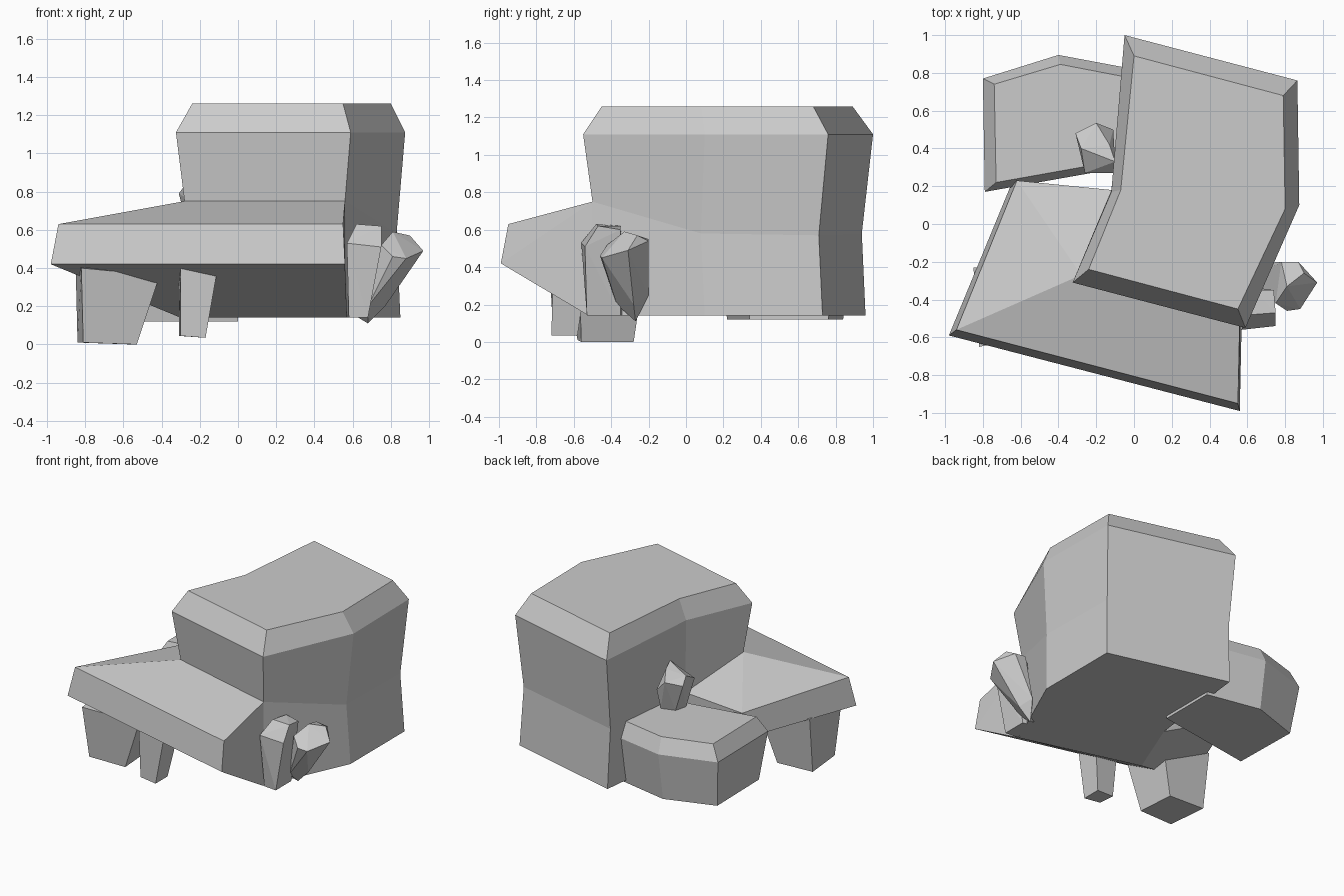
import bpy, bmesh


def finish(name, bm):
    bmesh.ops.recalc_face_normals(bm, faces=bm.faces)
    mesh = bpy.data.meshes.new(name)
    bm.to_mesh(mesh)
    bm.free()
    obj = bpy.data.objects.new(name, mesh)
    bpy.context.collection.objects.link(obj)
    return obj


def loft(name, rings):
    """Stack matching outlines from bottom to top and cap both ends."""
    bm = bmesh.new()
    loops = [[bm.verts.new(p) for p in ring] for ring in rings]
    n = len(loops[0])
    for low, high in zip(loops, loops[1:]):
        for i in range(n):
            j = (i + 1) % n
            bm.faces.new((low[i], low[j], high[j], high[i]))
    bm.faces.new(loops[0][::-1])
    bm.faces.new(loops[-1])
    return finish(name, bm)


def chunk(name, points):
    """Faceted convex stone through a few corner points."""
    bm = bmesh.new()
    for p in points:
        bm.verts.new(p)
    res = bmesh.ops.convex_hull(bm, input=bm.verts)
    junk = {v for v in res["geom_interior"] if isinstance(v, bmesh.types.BMVert)}
    bmesh.ops.delete(bm, geom=list(junk), context='VERTS')
    bmesh.ops.dissolve_limit(bm, angle_limit=0.03, verts=bm.verts, edges=bm.edges)
    return finish(name, bm)


def level(outline, z):
    return [(x, y, z) for x, y in outline]


# Tall main block with a waist and a bevelled top
base = level([(.57, -.52), (.85, .10), (.85, .73), (-.03, .96), (-.12, .17), (-.30, -.28)], .14)
waist = [(.56, -.50, .75), (.83, .08, .58), (.83, .71, .57),
         (-.04, .94, .58), (-.12, .18, .58), (-.28, -.27, .75)]
shoulder = level([(.59, -.55), (.875, .10), (.865, .76), (-.05, 1.0), (-.12, .17), (-.325, -.31)], 1.11)
top = level([(.55, -.45), (.80, .08), (.79, .68), (0, .89), (-.07, .18), (-.24, -.24)], 1.26)
loft("main_block", [base, waist, shoulder, top])

# Overhanging front ledge wrapping to the left
chunk("front_ledge", [
    waist[0], waist[4], waist[5], base[0], base[4], base[5],
    (-.94, -.56, .63), (.55, -.95, .63), (-.62, .23, .58),
    (-.98, -.59, .42), (.56, -.99, .42), (-.65, .21, .40)])

# Low block at the back left
loft("back_block", [
    level([(-.76, .72), (-.40, .84), (0, .76), (0, .34), (-.75, .22)], .12),
    level([(-.80, .77), (-.40, .895), (0, .82), (0, .31), (-.79, .17)], .47),
    level([(-.74, .74), (-.39, .845), (0, .77), (0, .35), (-.73, .22)], .58)])

# Supports beneath the ledge
loft("wide_leg", [
    [(-.81, -.58, .01), (-.53, -.56, 0), (-.55, -.28, 0), (-.84, -.28, .01)],
    [(-.82, -.65, .40), (-.41, -.57, .36), (-.43, -.22, .40), (-.85, -.23, .42)]])
loft("narrow_leg", [
    [(-.30, -.71, .045), (-.17, -.72, .035), (-.17, -.58, .035), (-.31, -.59, .045)],
    [(-.30, -.73, .41), (-.11, -.71, .38), (-.11, -.53, .38), (-.31, -.54, .41)]])

# Shards on the right side
chunk("front_shard", [
    (.57, -.56, .53), (.75, -.54, .51), (.62, -.48, .63), (.75, -.47, .62),
    (.64, -.35, .62), (.74, -.35, .60), (.58, -.52, .14), (.68, -.53, .14),
    (.68, -.35, .14), (.60, -.33, .14)])
chunk("side_shard", [
    (.78, -.20, .55), (.87, -.20, .54), (.90, -.26, .57), (.97, -.31, .49),
    (.88, -.45, .45), (.81, -.46, .46), (.75, -.42, .52), (.81, -.33, .59),
    (.68, -.27, .11), (.63, -.29, .14), (.68, -.37, .20), (.77, -.28, .20),
    (.72, -.20, .25)])

# Small shard leaning out above the back block
chunk("back_shard", [
    (-.26, .27, .76), (-.10, .27, .80), (-.10, .33, .87), (-.28, .40, .83),
    (-.13, .42, .85), (-.31, .48, .79), (-.20, .535, .81), (-.11, .50, .72),
    (-.25, .36, .57), (-.11, .33, .57), (-.13, .48, .58), (-.23, .45, .58)])
